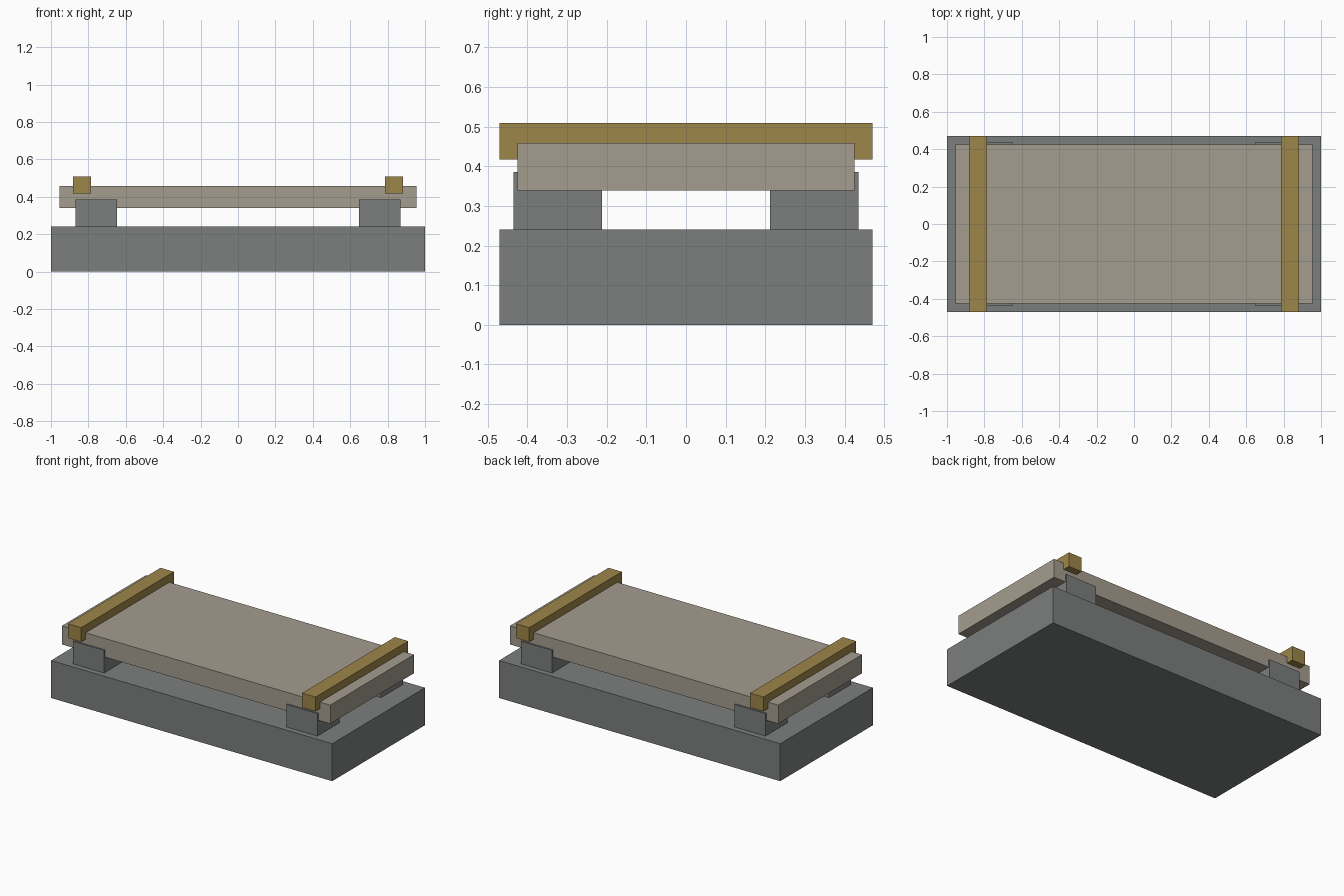
import bpy

if "Cube" in bpy.data.objects:
    bpy.data.objects.remove(bpy.data.objects["Cube"])


def material(name, srgb):
    """Flat material from 0-255 sRGB values."""
    m = bpy.data.materials.new(name)
    lin = [((c / 255 + 0.055) / 1.055) ** 2.4 for c in srgb]
    m.diffuse_color = (*lin, 1.0)
    m.use_nodes = True
    m.node_tree.nodes["Principled BSDF"].inputs["Base Color"].default_value = m.diffuse_color
    return m


def box(name, x, y, z, mat):
    """Box spanning the given (min, max) ranges."""
    bpy.ops.mesh.primitive_cube_add(size=1)
    ob = bpy.context.object
    ob.name = name
    for v in ob.data.vertices:
        v.co = [r[0] if c < 0 else r[1] for c, r in zip(v.co, (x, y, z))]
    ob.data.materials.append(mat)
    return ob


def mirrored(lo, hi, side):
    return (lo, hi) if side > 0 else (-hi, -lo)


stone = material("grey stone", (124, 127, 126))
slab_mat = material("pale warm stone", (164, 156, 143))
brass = material("dull brass", (157, 134, 74))

# Base block and raised slab
box("base", (-1, 1), (-0.471, 0.471), (0, 0.241), stone)
box("slab", (-0.954, 0.954), (-0.425, 0.425), (0.339, 0.459), slab_mat)

for sx, xname in ((-1, "left"), (1, "right")):
    # Cross bars let into the slab top
    box(f"{xname}_bar", mirrored(0.786, 0.881, sx), (-0.471, 0.471), (0.417, 0.509), brass)
    # Corner support blocks
    for sy, yname in ((-1, "front"), (1, "back")):
        box(f"{yname}_{xname}_support", mirrored(0.648, 0.869, sx),
            mirrored(0.212, 0.435, sy), (0.241, 0.386), stone)
